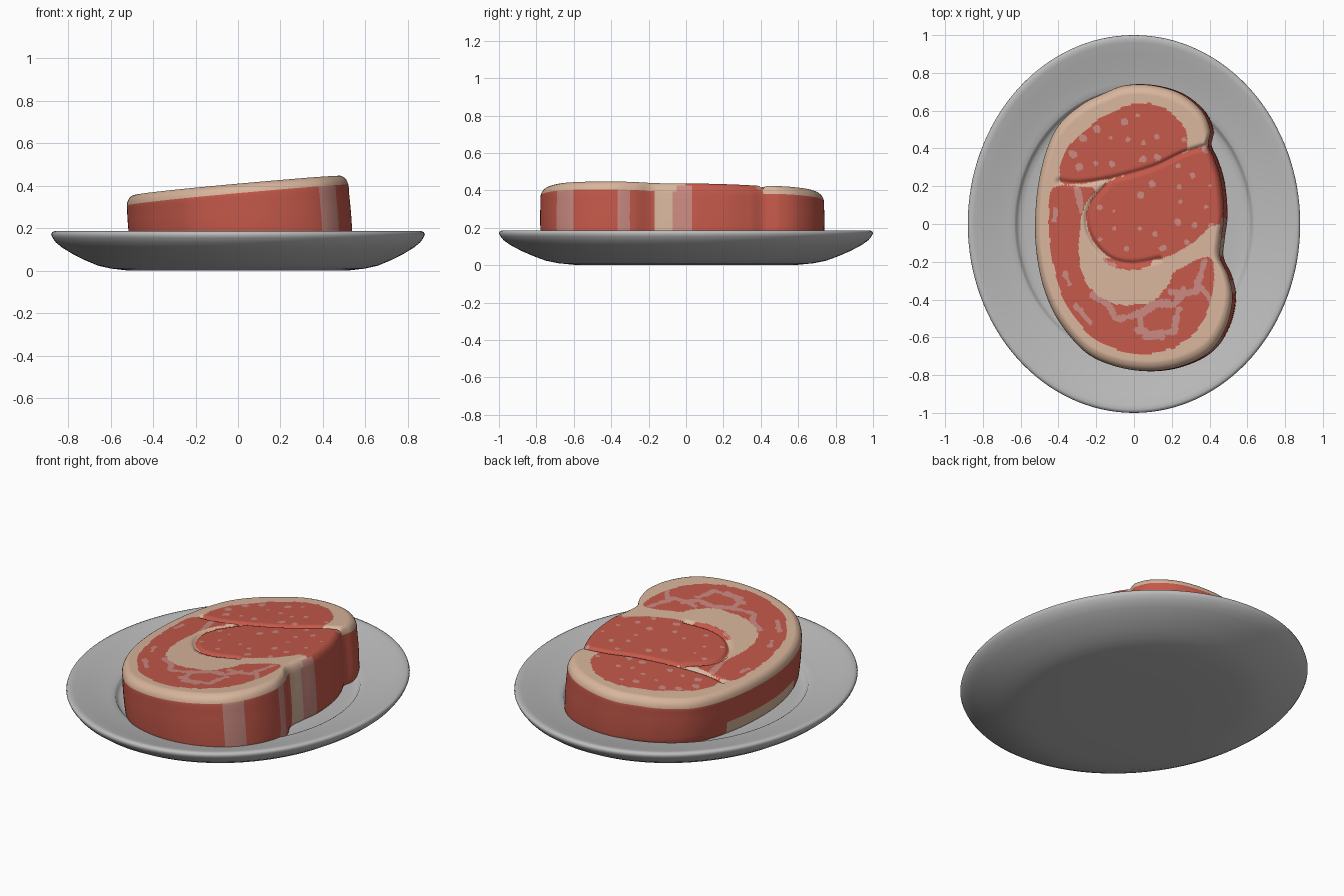
import bpy, math, random
from mathutils import Vector, noise

random.seed(4)


def material(name, rgb):
    m = bpy.data.materials.new(name)
    m.diffuse_color = (*rgb, 1)
    return m


GREY = material("plate grey", (0.5, 0.5, 0.5))
RED = material("meat red", (0.55, 0.098, 0.067))
FAT = material("fat cream", (0.68, 0.46, 0.33))
PALE = material("marbling pink", (0.58, 0.25, 0.215))


def make_object(name, verts, faces, mats):
    me = bpy.data.meshes.new(name)
    me.from_pydata(verts, [], faces)
    for m in mats:
        me.materials.append(m)
    ob = bpy.data.objects.new(name, me)
    bpy.context.collection.objects.link(ob)
    for p in me.polygons:
        p.use_smooth = True
    return ob


def loft(rings):
    """Join closed rings of equal size, closing both ends with a fan."""
    n = len(rings[0])
    verts = [v for r in rings for v in r]
    faces = []
    for k in range(len(rings) - 1):
        for i in range(n):
            j = (i + 1) % n
            faces.append((k * n + i, k * n + j, (k + 1) * n + j, (k + 1) * n + i))
    for base, flip in ((0, True), ((len(rings) - 1) * n, False)):
        c = sum((Vector(verts[base + i]) for i in range(n)), Vector()) / n
        verts.append(tuple(c))
        for i in range(n):
            a, b = base + i, base + (i + 1) % n
            faces.append((b, a, len(verts) - 1) if flip else (a, b, len(verts) - 1))
    return verts, faces


def spline(pts, steps, closed=True):
    """Catmull-Rom curve through 2D points."""
    n, out = len(pts), []
    get = lambda i: pts[i % n] if closed else pts[min(max(i, 0), n - 1)]
    for i in range(n if closed else n - 1):
        a, b, c, d = (get(i + k) for k in (-1, 0, 1, 2))
        for s in range(steps):
            t = s / steps
            out.append(tuple(0.5 * (2 * b[k] + (c[k] - a[k]) * t
                       + (2 * a[k] - 5 * b[k] + 4 * c[k] - d[k]) * t * t
                       + (3 * b[k] - a[k] - 3 * c[k] + d[k]) * t ** 3) for k in (0, 1)))
    return out if closed else out + [pts[-1]]


def inside(poly, x, y):
    hit = False
    px, py = poly[-1]
    for qx, qy in poly:
        if (qy > y) != (py > y) and x < (px - qx) * (y - qy) / (py - qy) + qx:
            hit = not hit
        px, py = qx, qy
    return hit


def line_dist(line, x, y):
    best = 9.0
    for (ax, ay), (bx, by) in zip(line, line[1:]):
        dx, dy = bx - ax, by - ay
        t = min(1, max(0, ((x - ax) * dx + (y - ay) * dy) / (dx * dx + dy * dy + 1e-12)))
        best = min(best, math.hypot(x - ax - t * dx, y - ay - t * dy))
    return best


# Plate: oval dish lofted from a scale/height profile
profile = [(0.3, 0), (0.6, 0.002), (0.68, 0.01), (0.75, 0.024), (0.82, 0.05), (0.88, 0.076),
           (0.94, 0.108), (0.975, 0.133), (0.993, 0.155), (1, 0.17), (0.996, 0.181), (0.982, 0.186),
           (0.96, 0.182), (0.9, 0.166), (0.82, 0.145), (0.75, 0.13), (0.722, 0.125), (0.712, 0.12),
           (0.705, 0.108), (0.69, 0.098), (0.66, 0.092), (0.6, 0.09), (0.3, 0.09)]
angles = [math.tau * i / 128 for i in range(128)]
make_object("plate", *loft([[(0.88 * s * math.cos(a), s * math.sin(a), z) for a in angles]
                            for s, z in profile]), [GREY])

# Steak outline, counter-clockwise
outline = spline([(0.48, 0.05), (0.465, 0.22), (0.43, 0.34), (0.395, 0.42), (0.405, 0.5), (0.36, 0.6),
                  (0.25, 0.69), (0.1, 0.735), (-0.05, 0.735), (-0.17, 0.69), (-0.28, 0.635),
                  (-0.4, 0.53), (-0.47, 0.39), (-0.515, 0.2), (-0.53, 0), (-0.52, -0.17),
                  (-0.48, -0.35), (-0.4, -0.52), (-0.26, -0.68), (-0.1, -0.755), (0.08, -0.78),
                  (0.25, -0.755), (0.4, -0.68), (0.49, -0.55), (0.525, -0.4), (0.505, -0.28),
                  (0.46, -0.18), (0.465, -0.08)], 16)

# Muscle areas on the cut face
upper = spline([(-0.39, 0.22), (-0.25, 0.22), (-0.1, 0.245), (0.1, 0.30), (0.25, 0.37), (0.285, 0.41),
                (0.28, 0.49), (0.23, 0.56), (0.13, 0.63), (-0.02, 0.63), (-0.15, 0.575),
                (-0.26, 0.49), (-0.37, 0.37)], 4)
eye = spline([(-0.11, 0.235), (0.1, 0.30), (0.25, 0.37), (0.36, 0.41), (0.5, 0.41), (0.6, 0.2),
              (0.58, 0.02), (0.43, -0.01), (0.36, -0.06), (0.27, -0.13), (0.14, -0.185), (0, -0.205),
              (-0.12, -0.18), (-0.21, -0.1), (-0.25, 0), (-0.24, 0.1), (-0.18, 0.18)], 4)
cap = spline([(-0.43, 0.19), (-0.45, 0), (-0.43, -0.2), (-0.37, -0.4), (-0.25, -0.57), (-0.1, -0.66),
              (0.05, -0.685), (0.2, -0.66), (0.32, -0.58), (0.4, -0.45), (0.43, -0.3), (0.42, -0.19),
              (0.36, -0.18), (0.28, -0.22), (0.22, -0.25), (0.18, -0.33), (0.1, -0.41), (0, -0.43),
              (-0.1, -0.42), (-0.2, -0.37), (-0.27, -0.27), (-0.29, -0.13), (-0.28, 0.02),
              (-0.26, 0.1), (-0.2, 0.18), (-0.3, 0.2)], 4)
sliver = spline([(-0.16, -0.18), (-0.12, -0.22), (-0.05, -0.24), (0.05, -0.235), (0.1, -0.2),
                 (0, -0.19)], 4)
muscles = [upper, eye, cap, sliver]

# Seams pressed into the top
seams = [spline([(-0.4, 0.225), (-0.3, 0.215), (-0.12, 0.24), (0.1, 0.30), (0.25, 0.37),
                 (0.37, 0.41)], 4, False),
         spline([(-0.13, 0.22), (-0.22, 0.12), (-0.25, 0.01), (-0.21, -0.1), (-0.12, -0.185),
                 (0, -0.21), (0.14, -0.185)], 4, False)]

# Marbling: streaks with a half width, and random specks in two muscles
streaks = [([(0.2, -0.36), (0.33, -0.36), (0.38, -0.2)], 0.017),
           ([(0.05, -0.47), (0.12, -0.42), (0.22, -0.43), (0.27, -0.34)], 0.02),
           ([(0.02, -0.56), (0.1, -0.58), (0.21, -0.57), (0.24, -0.45)], 0.018),
           ([(-0.22, -0.38), (-0.13, -0.43), (-0.1, -0.5), (0.05, -0.47)], 0.018),
           ([(0.04, -0.47), (0.04, -0.55)], 0.014), ([(-0.31, -0.43), (-0.23, -0.52)], 0.012),
           ([(-0.28, 0.07), (-0.30, 0.18)], 0.018), ([(-0.36, -0.27), (-0.34, -0.32)], 0.015),
           ([(-0.42, 0.02), (-0.42, 0.08)], 0.012), ([(0.06, -0.6), (0.16, -0.6)], 0.01),
           ([(0.36, -0.33), (0.43, -0.43)], 0.014), ([(-0.16, -0.19), (-0.1, -0.22)], 0.012)]
specks = []
while len(specks) < 36:
    x, y = random.uniform(-0.36, 0.42), random.uniform(-0.16, 0.6)
    if (inside(upper, x, y) or inside(eye, x, y)) and all(math.hypot(x - s[0], y - s[1]) > 0.075
                                                          for s in specks):
        specks.append((x, y, random.uniform(0.01, 0.022)))


def top_z(x, y):
    return 0.398 + 0.088 * x - 0.016 * y


def top_colour(x, y):
    n = noise.noise(Vector((x * 22, y * 22, 0.5)))
    wx, wy = x + 0.006 * n, y - 0.006 * n
    if not any(inside(m, wx, wy) for m in muscles):
        return 1
    if any(math.hypot(x - sx, y - sy) < r * (1 + 0.6 * n) for sx, sy, r in specks):
        return 2
    if any(line_dist(p, x, y) < w * (1 + 0.8 * n) for p, w in streaks):
        return 2
    return 0


def side_colour(x, y, z, depth):
    if depth < 0.045 and not (x > 0.3 and -0.05 < y < 0.41):
        return 1
    if x > 0.3 and -0.17 < y < -0.07:
        return 1
    if x > 0.3 and any(a < y < b for a, b in ((-0.07, 0.03), (-0.37, -0.3), (-0.69, -0.6))):
        return 2
    if x < -0.4 and -0.35 < y < 0.3 and z < 0.16:
        return 1
    return 0


# Steak: rings run up the side, round the rim, then shrink across the top
BOTTOM = 0.086
section = [(0.5, 0, 0), (0.97, 0, 0), (0.985, 0.05, 0)]
section += [(0.99 + 0.01 * math.sin(math.pi * f), f, 0) for f in (0.1, 0.2, 0.3, 0.45, 0.6, 0.75)]
section += [(0.998, 1, -0.058), (0.996, 1, -0.045), (0.99, 1, -0.031), (0.982, 1, -0.021),
            (0.972, 1, -0.013), (0.96, 1, -0.007), (0.945, 1, -0.002)]
section += [(0.93 * (1 - i / 76) + 0.005, 1, 0) for i in range(76)]
rings = []
for k, (t, f, dz) in enumerate(section):
    ring = []
    for ox, oy in outline:
        x, y = ox * t, oy * t
        z = BOTTOM + f * (top_z(x, y) - BOTTOM) + dz
        if f == 1:
            for s in seams:
                z -= 0.016 * math.exp(-(line_dist(s, x, y) / 0.012) ** 2)
        ring.append((x - 0.08 * (z - 0.36), y, z))
    rings.append(ring)
steak = make_object("steak", *loft(rings), [RED, FAT, PALE])
for p in steak.data.polygons:
    x, y, z = p.center
    x += 0.08 * (z - 0.36)
    depth = top_z(x, y) - z
    if p.normal.z > 0.6:
        p.material_index = top_colour(x, y)
    else:
        p.material_index = side_colour(x, y, z, depth)
